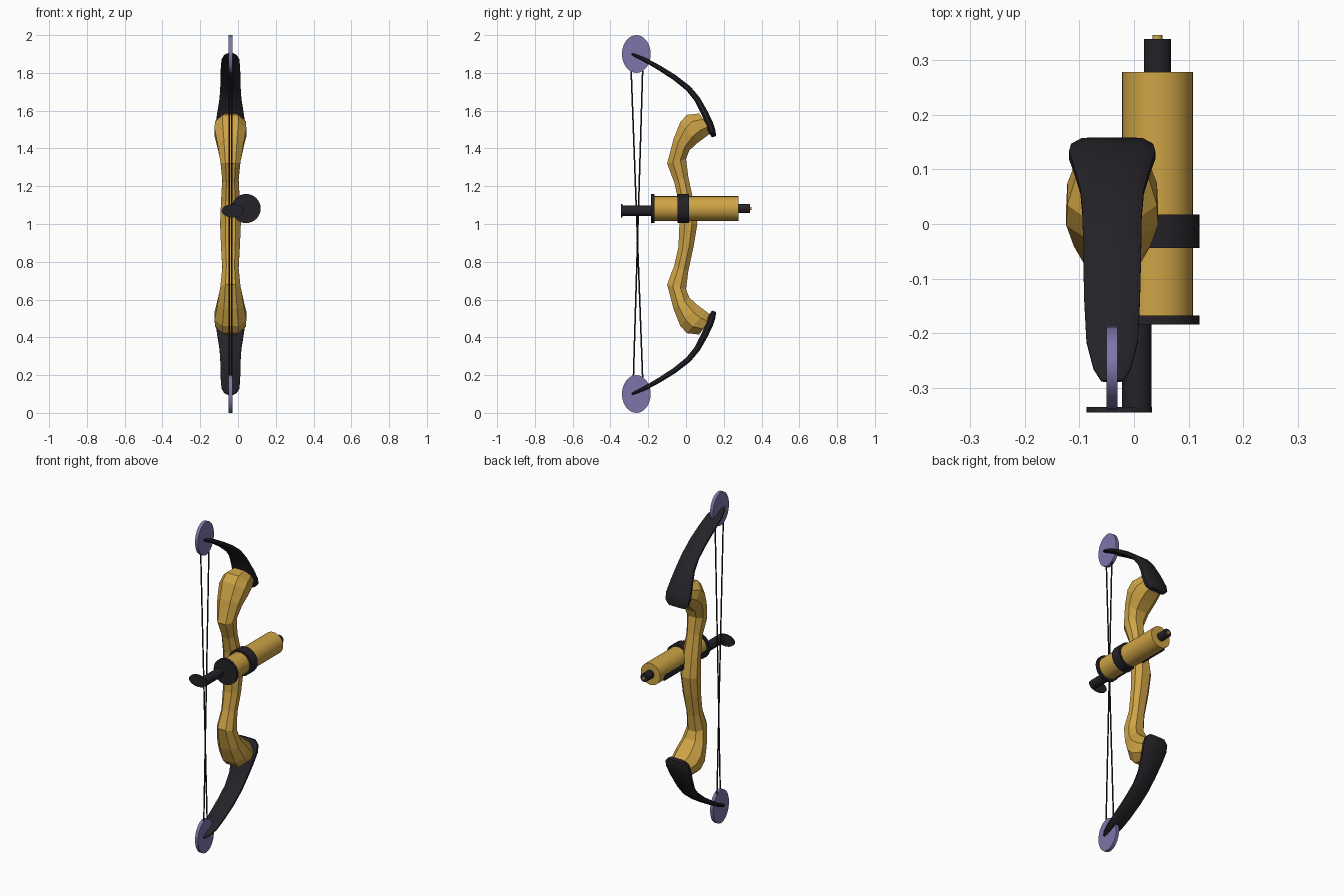
import bpy, bmesh, math
from mathutils import Vector, Matrix

if "Cube" in bpy.data.objects:
    bpy.data.objects.remove(bpy.data.objects["Cube"])

BOW_X = -0.04   # plane of the bow
AX, AZ = 0.043, 1.082   # barrel axis


def material(name, color):
    m = bpy.data.materials.new(name)
    m.diffuse_color = (*color, 1)
    m.use_nodes = True
    m.node_tree.nodes["Principled BSDF"].inputs["Base Color"].default_value = m.diffuse_color
    return m


GOLD = material("gold", (0.62, 0.37, 0.06))
DARK = material("dark", (0.018, 0.016, 0.02))
PURPLE = material("purple", (0.2, 0.18, 0.4))


def finish(bm, name, mat, loc=(0, 0, 0), mirror=False, smooth=None):
    bmesh.ops.recalc_face_normals(bm, faces=bm.faces[:])
    me = bpy.data.meshes.new(name)
    bm.to_mesh(me)
    bm.free()
    ob = bpy.data.objects.new(name, me)
    bpy.context.collection.objects.link(ob)
    ob.location = loc
    me.materials.append(mat)
    if smooth:
        bpy.ops.object.select_all(action='DESELECT')
        ob.select_set(True)
        bpy.context.view_layer.objects.active = ob
        bpy.ops.object.shade_smooth_by_angle(angle=math.radians(smooth))
    if mirror:
        mod = ob.modifiers.new("mirror", 'MIRROR')
        mod.use_axis = (False, False, True)
    return ob


def loft(rings, cap_start=True):
    bm = bmesh.new()
    vs = [[bm.verts.new(p) for p in r] for r in rings]
    n = len(vs[0])
    for a, b in zip(vs, vs[1:]):
        for i in range(n):
            j = (i + 1) % n
            bm.faces.new((a[i], a[j], b[j], b[i]))
    bm.faces.new(vs[-1])
    if cap_start:
        bm.faces.new(vs[0])
    return bm


def rod(name, p, q, r, mat, seg=32, sx=1.0, sz=1.0):
    p, q = Vector(p), Vector(q)
    d = q - p
    bm = bmesh.new()
    rot = d.to_track_quat('Z', 'Y').to_matrix().to_4x4()
    bmesh.ops.create_cone(bm, cap_ends=True, segments=seg, radius1=r, radius2=r,
                          depth=d.length, matrix=rot)
    bmesh.ops.scale(bm, vec=(sx, 1, sz), verts=bm.verts[:])
    return finish(bm, name, mat, (p + q) / 2, smooth=35)


def ylathe(name, y0, y1, r, mat, x=AX, z=AZ, **kw):
    return rod(name, (x, y0, z), (x, y1, z), r, mat, **kw)


# Riser: octagonal rings from (back point, front point, half width), upper half
stations = [
    (-.035, 1.00, .060, 1.00, .055), (-.040, 1.12, .040, 1.12, .050),
    (-.062, 1.22, .012, 1.25, .043), (-.100, 1.32, .000, 1.345, .053),
    (-.066, 1.45, .018, 1.39, .070), (-.030, 1.54, .062, 1.43, .084),
    (.005, 1.578, .105, 1.462, .082), (.070, 1.585, .138, 1.485, .065)]
octagon = [(0, -.5), (0, .5), (.3, 1), (.7, 1), (1, .5), (1, -.5), (.7, -1), (.3, -1)]
rings = []
for y0, z0, y1, z1, w in stations:
    rings.append([(s * w, y0 + u * (y1 - y0), z0 + u * (z1 - z0) - 1)
                  for u, s in octagon])
finish(loft(rings, cap_start=False), "riser", GOLD, (BOW_X, 0, 1), True)

# Limbs: flattened section swept along a curved path (y, z, half width, thickness)
path = [(.148, 1.462, .050, .022), (.140, 1.485, .075, .036), (.126, 1.525, .079, .040),
        (.100, 1.585, .070, .036), (.060, 1.660, .058, .032), (.012, 1.718, .054, .030),
        (-.060, 1.775, .053, .028), (-.140, 1.826, .051, .026),
        (-.215, 1.868, .047, .022), (-.265, 1.891, .034, .016), (-.287, 1.900, .020, .010)]
rings = []
for i, (y, z, w, t) in enumerate(path):
    a, b = path[max(i - 1, 0)], path[min(i + 1, len(path) - 1)]
    tan = Vector((0, b[0] - a[0], b[1] - a[1])).normalized()
    nrm = Vector((0, -tan.z, tan.y))
    rings.append([Vector((s * w, y, z - 1)) + nrm * k * t / 2
                  for s, k in [(-1, -.4), (-1, .4), (-.75, 1), (.75, 1),
                               (1, .4), (1, -.4), (.75, -1), (-.75, -1)]])
finish(loft(rings), "limbs", DARK, (BOW_X, 0, 1), True, smooth=40)

# Oval cams
bm = bmesh.new()
m = (Matrix.Translation((0, -.263, .9)) @ Matrix.Diagonal((1, .076, .1, 1))
     @ Matrix.Rotation(math.pi / 2, 4, 'Y'))
bmesh.ops.create_cone(bm, cap_ends=True, segments=32, radius1=1, radius2=1,
                      depth=.02, matrix=m)
finish(bm, "cams", PURPLE, (BOW_X, 0, 1), True, smooth=35)

# Crossing strings
rod("string_a", (BOW_X - .006, -.291, 1.83), (BOW_X - .006, -.229, .17), .004, DARK, seg=8)
rod("string_b", (BOW_X + .006, -.229, 1.83), (BOW_X + .006, -.279, .17), .004, DARK, seg=8)

# Barrel with plate, band and nozzle
ylathe("barrel", -.17, .278, .065, GOLD)
ylathe("barrel_plate", -.184, -.167, .077, DARK)
ylathe("barrel_band", -.044, .017, .077, DARK)
ylathe("nozzle", .275, .338, .025, DARK)
ylathe("nozzle_tip", .335, .346, .009, GOLD, seg=16)

# Plunger rod and oval pull handle
ylathe("plunger", -.338, -.18, .027, DARK, x=.005, z=1.07)
ylathe("pull_handle", -.345, -.335, .035, DARK, x=-.027, z=1.07, sx=1.7)

# Side rail along the barrel
bm = bmesh.new()
bmesh.ops.create_cube(bm, size=1, matrix=Matrix.Diagonal((.03, .40, .035, 1)))
finish(bm, "side_rail", DARK, (-.007, .035, 1.06))
